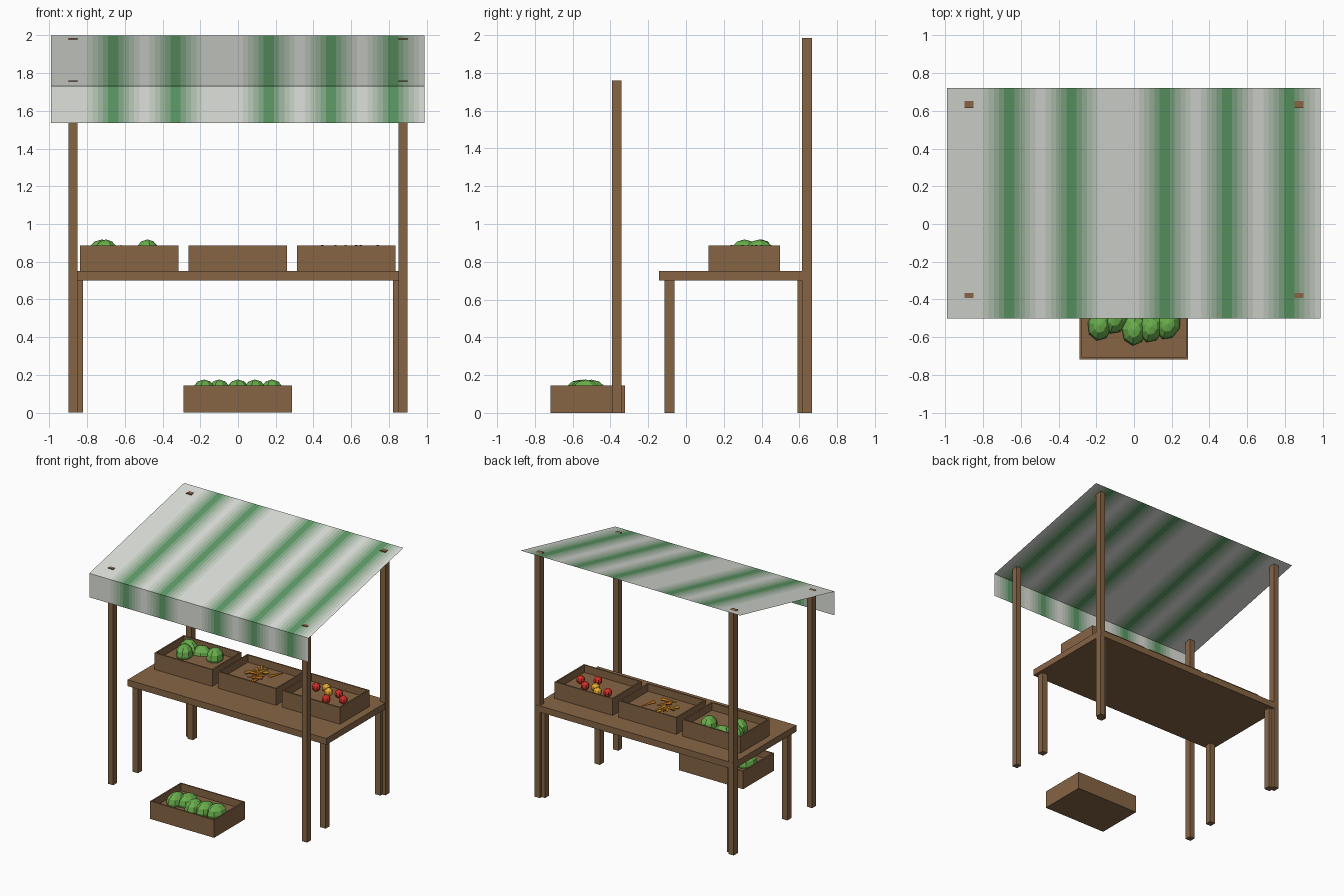
import bpy, bmesh, math, random
from mathutils import Matrix, Euler

if "Cube" in bpy.data.objects:
    bpy.data.objects.remove(bpy.data.objects["Cube"])

random.seed(4)


def material(name, rgb):
    m = bpy.data.materials.new(name)
    m.diffuse_color = (*rgb, 1)
    m.use_nodes = True
    m.node_tree.nodes["Principled BSDF"].inputs["Base Color"].default_value = m.diffuse_color
    return m


wood = material("wood", (.24, .13, .06))
melon_green = material("melon_green", (.14, .42, .07))
red = material("red", (.65, .03, .02))
yellow = material("yellow", (.85, .42, .03))
orange = material("orange", (.85, .28, .02))


def finish(name, bm, mats):
    me = bpy.data.meshes.new(name)
    bmesh.ops.recalc_face_normals(bm, faces=bm.faces)
    bm.to_mesh(me)
    bm.free()
    for m in mats:
        me.materials.append(m)
    ob = bpy.data.objects.new(name, me)
    bpy.context.collection.objects.link(ob)
    return ob


def box_bm(x0, x1, y0, y1, z0, z1):
    bm = bmesh.new()
    mat = Matrix.Translation(((x0 + x1) / 2, (y0 + y1) / 2, (z0 + z1) / 2))
    mat = mat @ Matrix.Diagonal((x1 - x0, y1 - y0, z1 - z0, 1))
    bmesh.ops.create_cube(bm, size=1, matrix=mat)
    return bm


def box(name, *dims):
    return finish(name, box_bm(*dims), [wood])


# Crate: box with the top inset and pushed down
def crate(name, *dims):
    bm = box_bm(*dims)
    bm.normal_update()
    top = max(bm.faces, key=lambda f: f.calc_center_median().z)
    bmesh.ops.inset_region(bm, faces=[top], thickness=.016)
    ext = bmesh.ops.extrude_discrete_faces(bm, faces=[top])
    bmesh.ops.translate(bm, verts=ext["faces"][0].verts, vec=(0, 0, -.06))
    return finish(name, bm, [wood])


def blob(name, loc, radii, mat, turn=(0, 0, 0), seg=8, rings=6):
    bm = bmesh.new()
    m = Matrix.Translation(loc) @ Euler(turn).to_matrix().to_4x4()
    bmesh.ops.create_uvsphere(bm, u_segments=seg, v_segments=rings, radius=1,
                              matrix=m @ Matrix.Diagonal((*radii, 1)))
    return finish(name, bm, [mat])


# Canopy posts and table legs
for side, s in (("left", -1), ("right", 1)):
    px = sorted((s * .85, s * .897))
    lx = sorted((s * .82, s * .87))
    box(f"front_post_{side}", *px, -.392, -.342, 0, 1.76)
    box(f"back_post_{side}", *px, .615, .667, 0, 1.985)
    box(f"front_table_leg_{side}", *lx, -.115, -.062, 0, .71)
    box(f"back_table_leg_{side}", *lx, .59, .643, 0, .71)

# Table
box("table_top", -.895, .895, -.142, .668, .70, .752)

# Canopy sheet with hanging valance and soft green stripes
COLS, SUB = 12, 6
x0, x1 = -.99, .987
pitch = (x1 - x0) / COLS
white, green = (.8, .8, .77), (.05, .29, .08)
shades = []
for i in range(SUB):
    t = (i + .5) / SUB
    shades.append(material(f"stripe_{i}", [a + (b - a) * t for a, b in zip(white, green)]))
profile = [(.72, 2.0), (-.5, 1.73), (-.5, 1.535)]
bm = bmesh.new()
rows = [[bm.verts.new((x0 + pitch * k / SUB, y, z)) for y, z in profile]
        for k in range(COLS * SUB + 1)]
for k in range(COLS * SUB):
    c = (k + .5) / SUB
    t = max(0, *(1 - abs(c - p) for p in (2, 4, 7, 9, 11)))
    for j in range(2):
        f = bm.faces.new((rows[k][j], rows[k][j + 1], rows[k + 1][j + 1], rows[k + 1][j]))
        f.material_index = min(SUB - 1, int(t * SUB))
finish("canopy", bm, shades)

# Crates
crate("melon_crate", -.837, -.315, .12, .497, .75, .887)
crate("carrot_crate", -.263, .26, .12, .497, .75, .887)
crate("tomato_crate", .313, .835, .12, .497, .75, .887)
crate("ground_crate", -.29, .287, -.717, -.322, 0, .145)

# Melons on the table and on the ground
for i, (x, y, turn) in enumerate([(-.70, .31, .4), (-.72, .40, 1.2), (-.48, .39, .2), (-.62, .42, 2)]):
    h = .03 if i == 3 else 0
    blob(f"melon_{i}", (x, y, .845 - h), (.065, .08, .073), melon_green, (0, 0, turn))
for i, (x, y) in enumerate([(-.18, -.535), (-.10, -.50), (0, -.56), (.09, -.545), (.18, -.53)]):
    blob(f"ground_melon_{i}", (x, y, .104), (.066, .085, .072), melon_green,
         (0, 0, random.uniform(-.4, .4)))

# Tomatoes
for i, (x, y) in enumerate([(.446, .37), (.517, .40), (.626, .24), (.74, .30), (.57, .35), (.65, .37)]):
    blob(f"tomato_{i}", (x, y, .856), (.033, .033, .033), yellow if i in (1, 4) else red)

# Carrots: thin cones lying in a loose heap
for i in range(10):
    bm = bmesh.new()
    m = Matrix.Translation((random.uniform(-.12, .1), random.uniform(.22, .4),
                            random.uniform(.842, .862)))
    m = m @ Euler((0, math.pi / 2 + random.uniform(-.1, .1), random.uniform(0, 6.28))).to_matrix().to_4x4()
    bmesh.ops.create_cone(bm, cap_ends=True, segments=6, radius1=.014, radius2=.003,
                          depth=.12, matrix=m)
    finish(f"carrot_{i}", bm, [yellow if i % 4 == 0 else orange])
